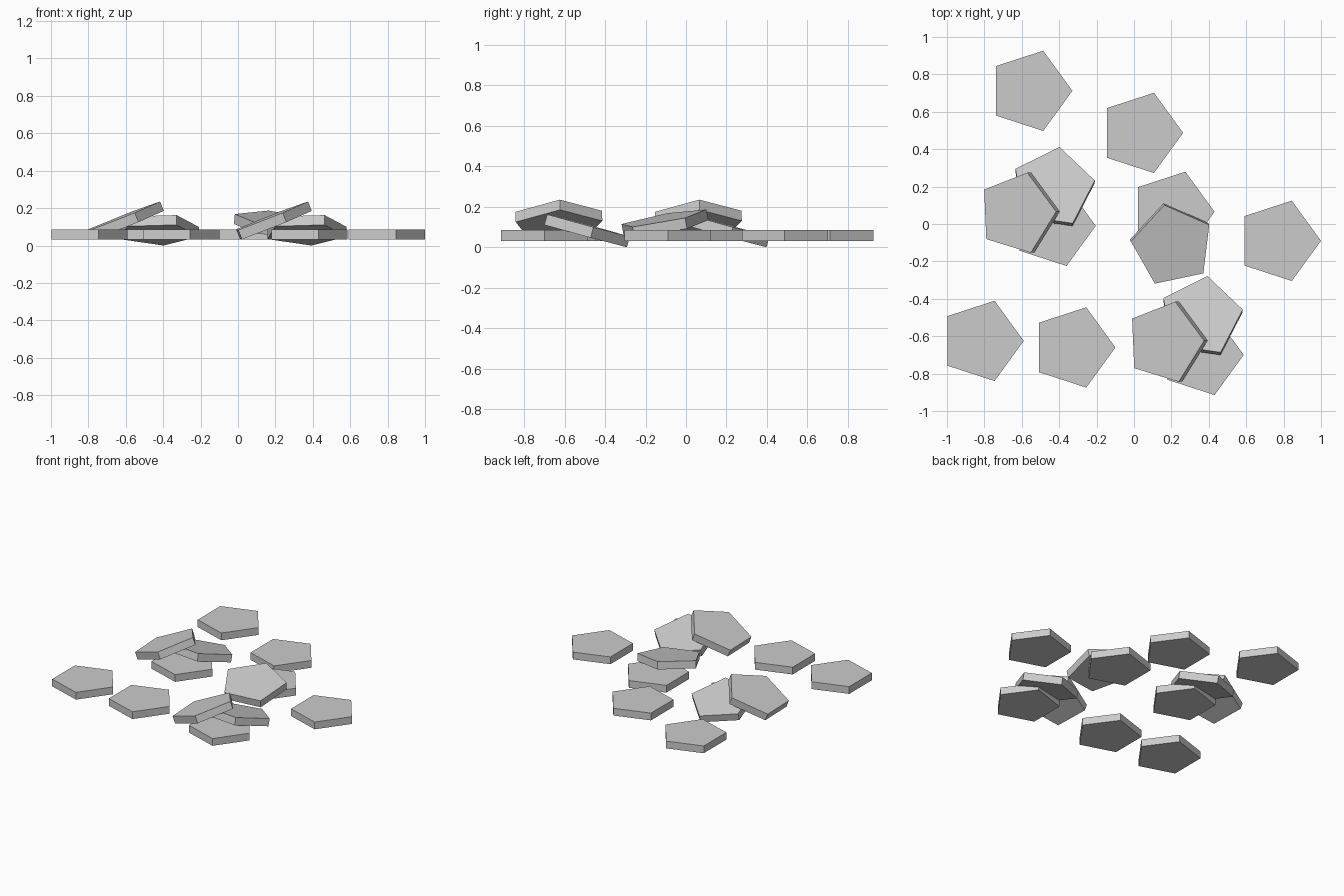
import bpy, bmesh
from math import sin, cos, pi, radians
from mathutils import Vector, Matrix

if "Cube" in bpy.data.objects:
    bpy.data.objects.remove(bpy.data.objects["Cube"])

R, T = 0.2255, 0.054      # tile circumradius and thickness
Z_FLAT = 0.085            # top height of the flat tiles


def tile(name, x, y, top=Z_FLAT, turn=0, slope_x=0, slope_y=0):
    """Pentagonal tile; x, y, top locate the centre of its upper face."""
    bm = bmesh.new()
    ring = [(R * cos(2 * pi * i / 5), R * sin(2 * pi * i / 5)) for i in range(5)]
    upper = [bm.verts.new((px, py, 0)) for px, py in ring]
    lower = [bm.verts.new((px, py, -T)) for px, py in ring]
    bm.faces.new(upper)
    bm.faces.new(lower[::-1])
    for i in range(5):
        j = (i + 1) % 5
        bm.faces.new((lower[i], lower[j], upper[j], upper[i]))
    normal = Vector((-slope_x, -slope_y, 1)).normalized()
    tilt = Vector((0, 0, 1)).rotation_difference(normal).to_matrix().to_4x4()
    bm.transform(Matrix.Translation((x, y, top)) @ tilt
                 @ Matrix.Rotation(radians(turn), 4, 'Z'))
    mesh = bpy.data.meshes.new(name)
    bm.to_mesh(mesh)
    bm.free()
    bpy.context.collection.objects.link(bpy.data.objects.new(name, mesh))


# Loose tiles lying flat
for i, (x, y) in enumerate([(-0.555, 0.712), (0.037, 0.487), (0.774, -0.09),
                            (-0.815, -0.625), (-0.325, -0.66)]):
    tile(f"flat_tile_{i + 1}", x, y)

# Pair: one tile leaning on another
tile("pair_base_tile", 0.205, 0.065)
tile("pair_leaning_tile", 0.206, -0.116, 0.143, 29.6, -0.094, 0.183)

# Two identical piles of three tiles
for name, dx, dy in (("left_pile", 0, 0), ("right_pile", 0.791, -0.69)):
    tile(name + "_base_tile", -0.43 + dx, -0.01 + dy)
    tile(name + "_middle_tile", -0.432 + dx, 0.197 + dy, 0.111, 9.4, -0.01, -0.272)
    tile(name + "_top_tile", -0.626 + dx, 0.058 + dy, 0.152, 2.3, 0.397, 0.03)
